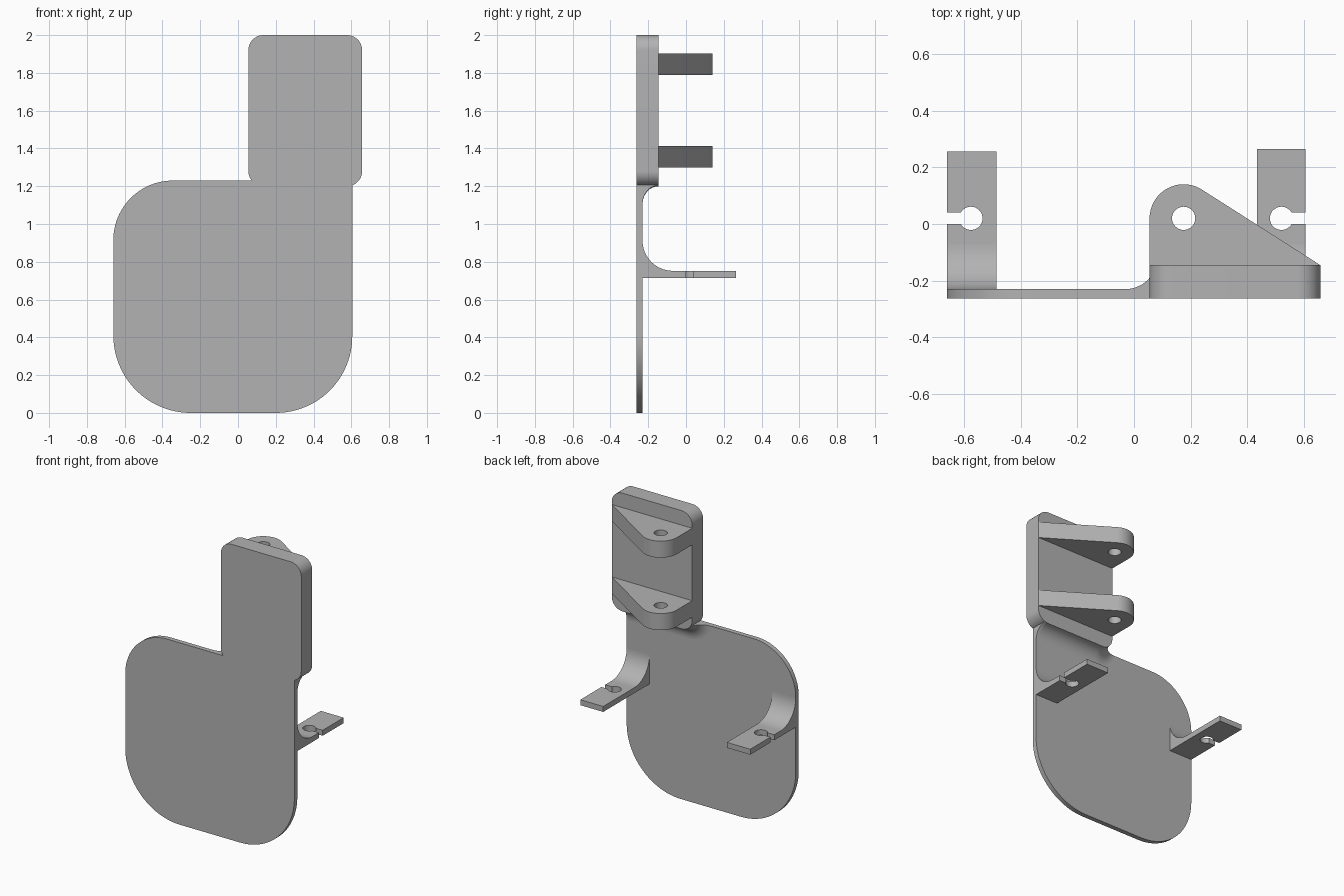
import bpy, bmesh, math

if "Cube" in bpy.data.objects:
    bpy.data.objects.remove(bpy.data.objects["Cube"])

grey = bpy.data.materials.new("plain grey")
grey.diffuse_color = (0.45, 0.45, 0.45, 1)
grey.use_nodes = True
grey.node_tree.nodes["Principled BSDF"].inputs["Base Color"].default_value = grey.diffuse_color

FRONT, PLATE_BACK, BLOCK_BACK = -0.262, -0.23, -0.145


def arc(cx, cy, r, a0, a1, n=16):
    return [(cx + r * math.cos(math.radians(a0 + (a1 - a0) * i / n)),
             cy + r * math.sin(math.radians(a0 + (a1 - a0) * i / n))) for i in range(n + 1)]


def loft(name, rings):
    """Solid through matching closed rings of 3D points."""
    bm = bmesh.new()
    rows = [[bm.verts.new(p) for p in ring] for ring in rings]
    n = len(rows[0])
    for a, b in zip(rows, rows[1:]):
        for i in range(n):
            j = (i + 1) % n
            bm.faces.new((a[i], a[j], b[j], b[i]))
    bm.faces.new(rows[0])
    bm.faces.new(rows[-1])
    bmesh.ops.recalc_face_normals(bm, faces=bm.faces)
    me = bpy.data.meshes.new(name)
    bm.to_mesh(me)
    bm.free()
    me.materials.append(grey)
    ob = bpy.data.objects.new(name, me)
    bpy.context.collection.objects.link(ob)
    return ob


def prism(name, pts, axis, lo, hi):
    """Extrude a 2D outline along an axis."""
    place = {"x": lambda p, d: (d, p[0], p[1]),
             "y": lambda p, d: (p[0], d, p[1]),
             "z": lambda p, d: (p[0], p[1], d)}[axis]
    return loft(name, [[place(p, d) for p in pts] for d in (lo, hi)])


def combine(ob, tool, op):
    """Apply a boolean and remove the tool."""
    mod = ob.modifiers.new("bool", "BOOLEAN")
    mod.object, mod.operation, mod.solver = tool, op, "EXACT"
    bpy.context.view_layer.objects.active = ob
    bpy.ops.object.modifier_apply(modifier=mod.name)
    bpy.data.objects.remove(tool)


def block_outline(d):
    """Rounded rectangle of the upper block, grown by d."""
    r, x0, x1, z0, z1 = 0.08, 0.055, 0.657, 1.2, 2.0
    return (arc(x1 - r, z1 - r, r + d, 0, 90) + arc(x0 + r, z1 - r, r + d, 90, 180)
            + arc(x0 + r, z0 + r, r + d, 180, 270) + arc(x1 - r, z0 + r, r + d, 270, 360))


# Large rounded plate joined with the thick upper block
plate_pts = (arc(-0.25, 0.41, 0.41, 180, 270, 24) + arc(0.2, 0.405, 0.405, 270, 360, 24)
             + [(0.605, 1.23)] + arc(-0.345, 0.915, 0.315, 90, 180, 24))
body = prism("plate_and_block", plate_pts, "y", FRONT, PLATE_BACK)
block = prism("block", block_outline(0), "y", FRONT, BLOCK_BACK)
combine(body, block, "UNION")

# Concave fillet around the block foot, trimmed to the plate outline
R, H = 0.095, BLOCK_BACK - PLATE_BACK
sections = [(R, PLATE_BACK - 0.01)]
for i in range(12):
    t = math.radians(90 * i / 12)
    sections.append((R * (1 - math.sin(t)), BLOCK_BACK - H * math.cos(t)))
sections += [(0.0003, BLOCK_BACK - 0.001), (-0.02, BLOCK_BACK - 0.01)]
fillet = loft("block_fillet", [[(x, y, z) for x, z in block_outline(d)] for d, y in sections])
combine(fillet, prism("trim", plate_pts, "y", -0.5, 0.1), "INTERSECT")

# Hinge lugs: rounded nose, sloping side, round pin hole
for name, z0 in (("lower_lug", 1.3), ("upper_lug", 1.79)):
    pts = ([(0.657, BLOCK_BACK - 0.01), (0.657, BLOCK_BACK)]
           + arc(0.175, 0.02, 0.12, 57.4, 180, 24) + [(0.055, BLOCK_BACK - 0.01)])
    lug = prism(name, pts, "z", z0, z0 + 0.112)
    hole = prism("hole", arc(0.175, 0.02, 0.041, 0, 360, 32)[:-1], "z", z0 - 0.1, z0 + 0.3)
    combine(lug, hole, "DIFFERENCE")

# Side arms with a keyhole slot open to the outer edge, and a curved root
for name, outer, inner, hx, tip in (("left_arm", -0.66, -0.485, -0.575, 0.256),
                                    ("right_arm", 0.605, 0.434, 0.52, 0.265)):
    s = 1 if outer > 0 else -1
    keyhole = [(hx + s * x, y) for x, y in arc(0, 0.02, 0.041, 30, 330, 32)]
    root = PLATE_BACK - 0.01
    pts = ([(inner, root), (inner, tip), (outer, tip), (outer, keyhole[0][1])]
           + keyhole + [(outer, keyhole[-1][1]), (outer, root)])
    prism(name, pts, "z", 0.715, 0.752)
    curve = [(root, 0.745), (root, 0.912)] + arc(-0.07, 0.912, 0.16, 180, 270) + [(-0.07, 0.745)]
    prism(name + "_root", curve, "x", min(outer, inner), max(outer, inner))

# Smooth the curves and keep the edges sharp
for ob in bpy.context.scene.objects:
    ob.select_set(True)
bpy.context.view_layer.objects.active = body
bpy.ops.object.shade_smooth_by_angle(angle=math.radians(30))
